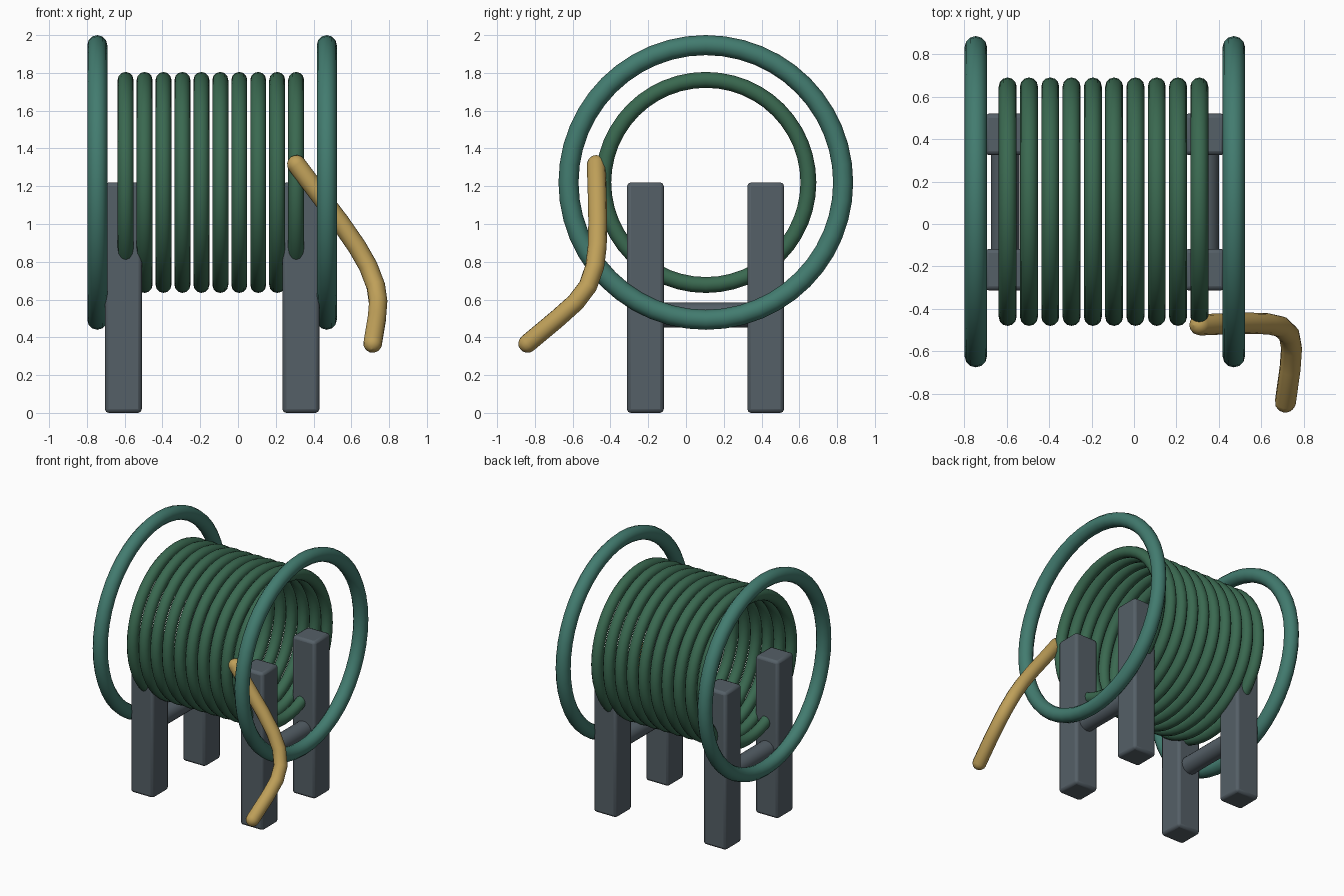
import bpy
from math import pi, sin, cos
from mathutils import Vector

if "Cube" in bpy.data.objects:
    bpy.data.objects.remove(bpy.data.objects["Cube"])


def material(name, rgb):
    m = bpy.data.materials.new(name)
    m.diffuse_color = (*rgb, 1)
    m.use_nodes = True
    m.node_tree.nodes["Principled BSDF"].inputs["Base Color"].default_value = m.diffuse_color
    return m


TEAL = material("teal", (0.055, 0.20, 0.16))
GREEN = material("green", (0.042, 0.14, 0.08))
SLATE = material("slate", (0.09, 0.115, 0.135))
BRASS = material("ochre", (0.52, 0.35, 0.10))
AXIS_Y, AXIS_Z = 0.105, 1.22


def finish(name, mat, angle=40):
    ob = bpy.context.object
    ob.name = name
    ob.data.materials.append(mat)
    bpy.ops.object.shade_smooth_by_angle(angle=angle * pi / 180)
    return ob


def ring(name, x, major, minor, mat, segs):
    bpy.ops.mesh.primitive_torus_add(
        location=(x, AXIS_Y, AXIS_Z), rotation=(0, pi / 2, 0),
        major_radius=major, minor_radius=minor,
        major_segments=segs, minor_segments=12)
    return finish(name, mat)


# Large reel rims
for side, x in (("left", -0.745), ("right", 0.47)):
    ring(f"{side}_reel_rim", x, 0.727, 0.053, TEAL, 48)

# Wound hose loops
for i in range(10):
    ring(f"hose_loop_{i + 1}", -0.595 + i * 0.1003, 0.543, 0.042, GREEN, 48)

# Stand: four posts and two round cross bars
for side, x in (("left", -0.607), ("right", 0.333)):
    for end, y in (("front", -0.215), ("back", 0.422)):
        bpy.ops.mesh.primitive_cube_add(size=1, location=(x, y, 0.61))
        post = bpy.context.object
        post.scale = (0.195, 0.195, 1.22)
        bpy.ops.object.transform_apply(location=False, rotation=False, scale=True)
        bev = post.modifiers.new("soft_edges", 'BEVEL')
        bev.width = 0.02
        bev.segments = 2
        finish(f"{side}_{end}_post", SLATE)
    bpy.ops.mesh.primitive_cylinder_add(
        vertices=20, radius=0.067, depth=0.60,
        location=(x, 0.104, 0.518), rotation=(pi / 2, 0, 0))
    finish(f"{side}_cross_bar", SLATE)

# Loose hose end with rounded tips
R = 0.05
path = [Vector(p) for p in (
    (0.31, -0.475, 1.315), (0.43, -0.47, 1.155), (0.54, -0.467, 1.01),
    (0.63, -0.47, 0.88), (0.69, -0.483, 0.775), (0.73, -0.52, 0.67),
    (0.742, -0.585, 0.585), (0.735, -0.68, 0.50), (0.713, -0.838, 0.368))]


def cap(tip, inner):
    d = (tip - inner).normalized()
    return [(tip + d * R * sin(a), max(cos(a), 0.02))
            for a in (pi / 8, pi / 4, 3 * pi / 8, pi / 2)]


points = (cap(path[0], path[1])[::-1] + [(p, 1) for p in path]
          + cap(path[-1], path[-2]))
curve = bpy.data.curves.new("loose_hose", 'CURVE')
curve.dimensions = '3D'
curve.bevel_depth = R
curve.bevel_resolution = 4
curve.use_fill_caps = True
spline = curve.splines.new('POLY')
spline.points.add(len(points) - 1)
for sp, (co, rad) in zip(spline.points, points):
    sp.co = (*co, 1)
    sp.radius = rad
hose = bpy.data.objects.new("loose_hose", curve)
bpy.context.collection.objects.link(hose)
bpy.ops.object.select_all(action='DESELECT')
hose.select_set(True)
bpy.context.view_layer.objects.active = hose
bpy.ops.object.convert(target='MESH')
finish("loose_hose", BRASS, 60)
